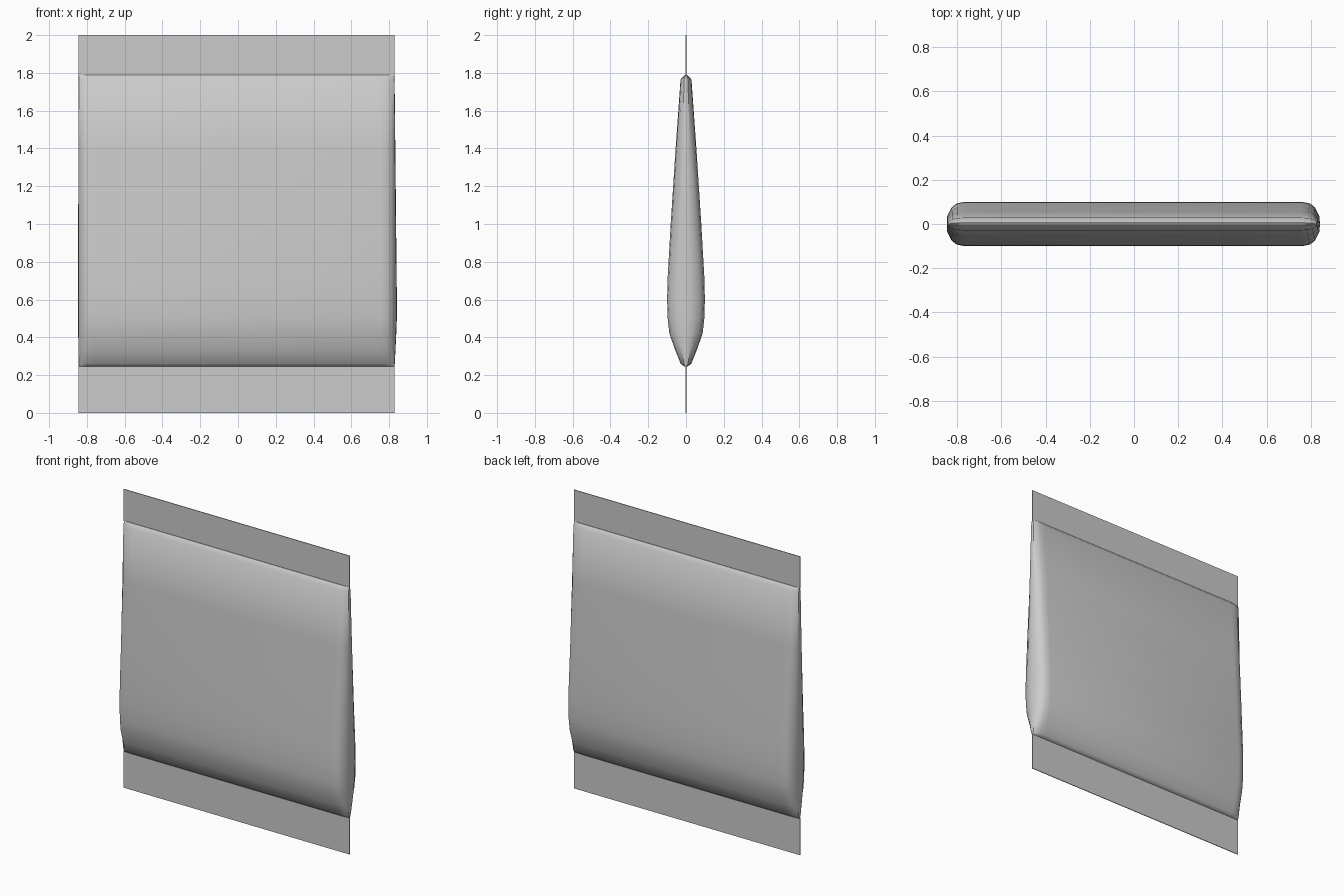
import bpy, bmesh

if "Cube" in bpy.data.objects:
    bpy.data.objects.remove(bpy.data.objects["Cube"])

# pouch levels: height, half depth, left edge, right edge
LEVELS = [
    (0.245, 0.008, -0.843, 0.829),
    (0.26, 0.028, -0.844, 0.830),
    (0.34, 0.060, -0.845, 0.834),
    (0.42, 0.088, -0.846, 0.838),
    (0.50, 0.097, -0.847, 0.841),
    (0.60, 0.100, -0.847, 0.841),
    (0.72, 0.097, -0.847, 0.840),
    (1.00, 0.081, -0.846, 0.837),
    (1.40, 0.055, -0.845, 0.833),
    (1.765, 0.029, -0.844, 0.829),
    (1.79, 0.006, -0.843, 0.828),
]
# rounded side edge: inset from the edge, fraction of half depth
CORNER = [(0.0, 0.0), (0.002, 0.35), (0.022, 0.75), (0.045, 0.93), (0.08, 1.0)]


def finish(name, bm):
    bmesh.ops.recalc_face_normals(bm, faces=bm.faces)
    mesh = bpy.data.meshes.new(name)
    bm.to_mesh(mesh)
    bm.free()
    obj = bpy.data.objects.new(name, mesh)
    bpy.context.collection.objects.link(obj)
    return obj


def section(z, depth, left, right):
    right_front = [(right - i, -f * depth, z) for i, f in CORNER]
    left_front = [(left + i, -f * depth, z) for i, f in reversed(CORNER)]
    front = right_front + left_front
    back = [(x, -y, z) for x, y, z in reversed(front[1:-1])]
    return front + back


# filled pouch, lofted through its levels
bm = bmesh.new()
rings = [[bm.verts.new(p) for p in section(*lv)] for lv in LEVELS]
n = len(rings[0])
for a, b in zip(rings, rings[1:]):
    for i in range(n):
        j = (i + 1) % n
        bm.faces.new((a[i], a[j], b[j], b[i]))
bm.faces.new(rings[0])
bm.faces.new(rings[-1])
pouch = finish("pouch_body", bm)
bpy.context.view_layer.objects.active = pouch
pouch.select_set(True)
bpy.ops.object.shade_smooth_by_angle(angle=0.7)


# flat heat-sealed strips above and below
def seal(name, z0, z1):
    bm = bmesh.new()
    bmesh.ops.create_cube(bm, size=1)
    bmesh.ops.scale(bm, vec=(1.674, 0.005, z1 - z0), verts=bm.verts)
    bmesh.ops.translate(bm, vec=(-0.008, 0, (z0 + z1) / 2), verts=bm.verts)
    finish(name, bm)


seal("bottom_seal", 0.0, 0.25)
seal("top_seal", 1.785, 2.0)
